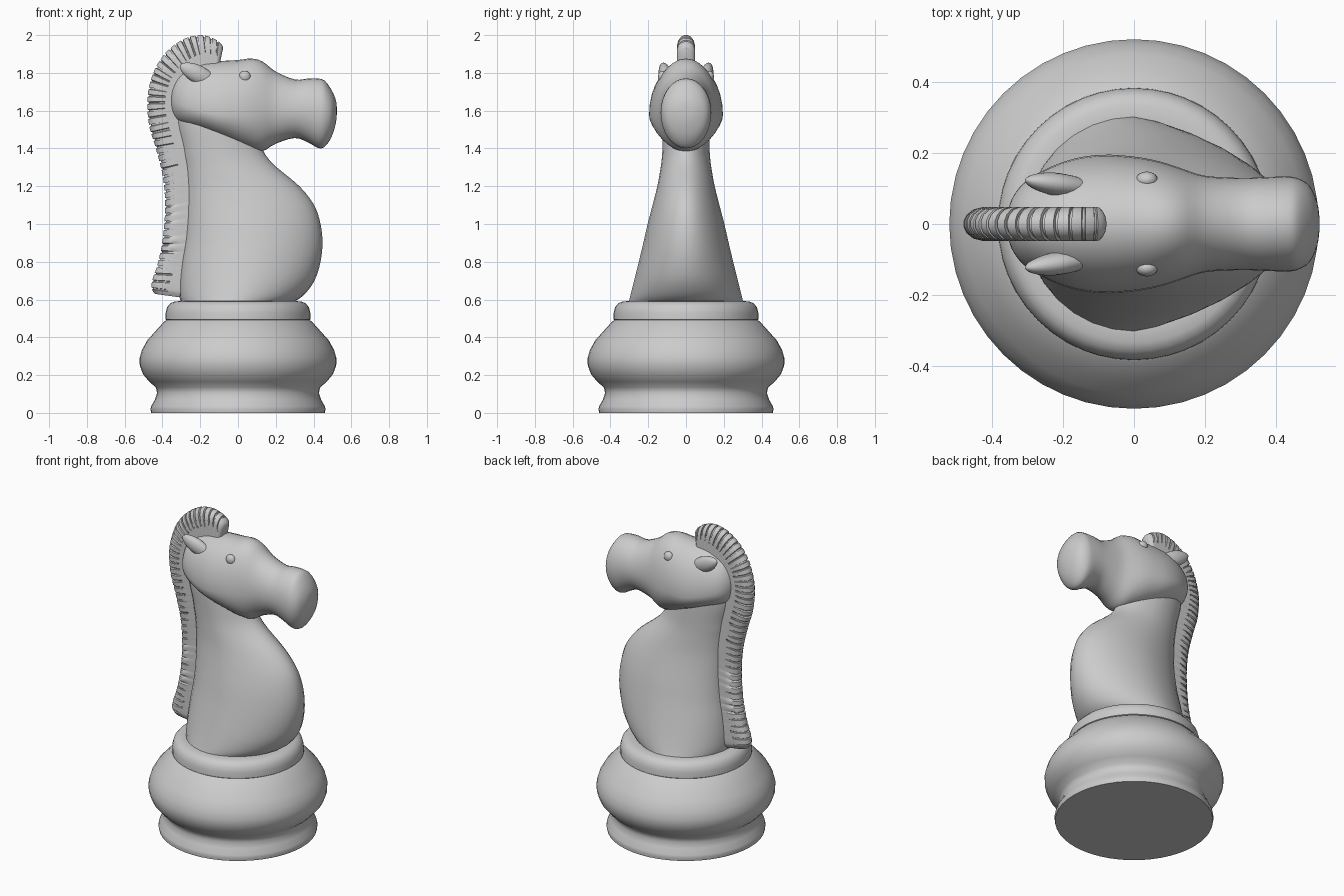
import bpy, bmesh
from math import sin, cos, pi, radians
from mathutils import Vector

if "Cube" in bpy.data.objects:
    bpy.data.objects.remove(bpy.data.objects["Cube"])


def catmull(rows, steps):
    """Smoothly resample a list of equal-length tuples."""
    out = []
    for i in range(len(rows) - 1):
        p0, p1 = rows[max(i - 1, 0)], rows[i]
        p2, p3 = rows[i + 1], rows[min(i + 2, len(rows) - 1)]
        for s in range(steps):
            t = s / steps
            out.append(tuple(
                0.5 * (2 * b + (c - a) * t + (2 * a - 5 * b + 4 * c - d) * t * t
                       + (3 * b - a - 3 * c + d) * t ** 3)
                for a, b, c, d in zip(p0, p1, p2, p3)))
    out.append(rows[-1])
    return out


def loft(name, rings, angle=40):
    """Skin closed rings of points, cap both ends, shade smooth."""
    bm = bmesh.new()
    loops = [[bm.verts.new(p) for p in r] for r in rings]
    n = len(loops[0])
    for a, b in zip(loops, loops[1:]):
        for i in range(n):
            j = (i + 1) % n
            bm.faces.new((a[i], a[j], b[j], b[i]))
    bm.faces.new(loops[0])
    bm.faces.new(loops[-1])
    bmesh.ops.recalc_face_normals(bm, faces=bm.faces)
    me = bpy.data.meshes.new(name)
    bm.to_mesh(me)
    bm.free()
    ob = bpy.data.objects.new(name, me)
    bpy.context.collection.objects.link(ob)
    bpy.ops.object.select_all(action='DESELECT')
    ob.select_set(True)
    bpy.context.view_layer.objects.active = ob
    bpy.ops.object.shade_smooth_by_angle(angle=radians(angle))
    return ob


def angles(n):
    return [2 * pi * i / n for i in range(n)]


# Turned base and collar
def lathe(name, profile, n=48):
    return loft(name, [[(r * cos(a), r * sin(a), z) for a in angles(n)] for r, z in profile])


lathe("base", [(.46, 0), (.463, .02), (.46, .035), (.44, .07), (.428, .105), (.435, .135),
               (.47, .165), (.503, .205), (.52, .25), (.521, .29), (.508, .335), (.48, .385),
               (.435, .435), (.39, .485), (.36, .5)])
lathe("collar", [(.37, .485), (.384, .495), (.383, .53), (.375, .56), (.358, .58),
                 (.335, .59), (.30, .592)])

# Neck and chest: z, back x, front x, half width
body = catmull([(.58, -.30, .28, .305), (.62, -.31, .345, .295), (.7, -.31, .405, .275),
                (.8, -.30, .437, .25), (.9, -.285, .447, .226), (1.0, -.277, .437, .203),
                (1.1, -.275, .403, .177), (1.2, -.277, .325, .152), (1.3, -.285, .205, .134),
                (1.36, -.295, .15, .127), (1.42, -.305, .12, .124), (1.52, -.33, .08, .12),
                (1.62, -.34, .0, .11)], 3)
loft("neck", [[((f + b) / 2 + (f - b) / 2 * cos(a),
                w * sin(a) * (1 - .1 * max(0, cos(a))), z) for a in angles(32)]
              for z, b, f, w in body])

# Head: x, bottom z, widest z, top z, half width
head = catmull([(-.357, 1.63, 1.66, 1.69, .02), (-.345, 1.575, 1.65, 1.735, .07),
                (-.30, 1.53, 1.63, 1.80, .125), (-.2, 1.495, 1.6, 1.85, .175),
                (-.1, 1.455, 1.58, 1.862, .195), (0, 1.415, 1.58, 1.868, .19),
                (.07, 1.392, 1.58, 1.876, .177), (.13, 1.385, 1.59, 1.86, .158),
                (.2, 1.425, 1.6, 1.807, .136), (.3, 1.455, 1.6, 1.765, .13),
                (.37, 1.432, 1.6, 1.77, .132), (.425, 1.402, 1.59, 1.77, .134),
                (.46, 1.41, 1.59, 1.758, .13), (.495, 1.46, 1.59, 1.71, .108),
                (.517, 1.53, 1.6, 1.66, .06), (.523, 1.58, 1.6, 1.62, .018)], 3)
loft("head", [[(x, w * cos(a), m + (t - m if sin(a) > 0 else m - b) * sin(a))
               for a in angles(32)] for x, b, m, t, w in head], 50)

# Mane: outer x, outer z, inner x, inner z, half width
strip = catmull([(-.44, .63, -.31, .612, .032), (-.458, .66, -.30, .64, .046),
                 (-.452, .71, -.28, .70, .048), (-.425, .79, -.26, .78, .048),
                 (-.397, .93, -.24, .94, .048), (-.386, 1.1, -.24, 1.13, .048),
                 (-.398, 1.25, -.24, 1.29, .048), (-.435, 1.4, -.26, 1.43, .048),
                 (-.468, 1.51, -.29, 1.55, .048), (-.48, 1.62, -.31, 1.63, .048),
                 (-.472, 1.72, -.30, 1.69, .048), (-.435, 1.83, -.28, 1.73, .048),
                 (-.37, 1.92, -.25, 1.77, .048), (-.285, 1.98, -.21, 1.8, .048),
                 (-.2, 2.0, -.17, 1.82, .048), (-.135, 1.985, -.135, 1.83, .048),
                 (-.092, 1.957, -.11, 1.83, .046), (-.078, 1.935, -.10, 1.83, .028)], 30)
dist = [0]
for p, q in zip(strip, strip[1:]):
    dist.append(dist[-1] + (Vector(p[:2]) - Vector(q[:2])).length)


def strip_at(d):
    return strip[min(range(len(dist)), key=lambda i: abs(dist[i] - d))]


half = [(0, 1), (.45, 1), (.68, 1), (.84, .86), (.95, .55), (1, .2)]
section = half + [(t, -y) for t, y in reversed(half)]


def mane_ring(d, groove):
    ox, oz, ix, iz, w = strip_at(d)
    ring = []
    for t, y in section:
        if groove and t > .5:
            t, y = t * .95, y * .86
        ring.append((ix + (ox - ix) * t, y * w, iz + (oz - iz) * t))
    return ring


ridges, rings = 42, []
step = dist[-1] / ridges
for k in range(ridges):
    rings += [mane_ring((k + f) * step, False) for f in (0, .36, .72)]
    if k < ridges - 1:
        rings += [mane_ring((k + f) * step, True) for f in (.77, .95)]
rings.append(mane_ring(dist[-1], False))
loft("mane", rings, 35)

# Ears (swept back) and eyes, one pair each
for side, label in ((1, "left"), (-1, "right")):
    start = Vector((-.12, side * .098, 1.745))
    tip = Vector((-.305, side * .124, 1.84))
    along = (tip - start).normalized()
    out = Vector((0, side, 0))
    out = (out - along * out.dot(along)).normalized()
    up = along.cross(out)
    ear = catmull([(0, .02), (.2, .04), (.5, .048), (.75, .04), (.92, .024), (1, .006)], 3)
    loft(label + "_ear", [[start.lerp(tip, t) + out * (r * .68 * cos(a)) + up * (r * sin(a))
                           for a in angles(16)] for t, r in ear], 60)
    bpy.ops.mesh.primitive_uv_sphere_add(segments=20, ring_count=12, radius=1,
                                         location=(.036, side * .124, 1.78))
    eye = bpy.context.object
    eye.name = label + "_eye"
    eye.scale = (.031, .024, .031)
    bpy.ops.object.shade_smooth()
